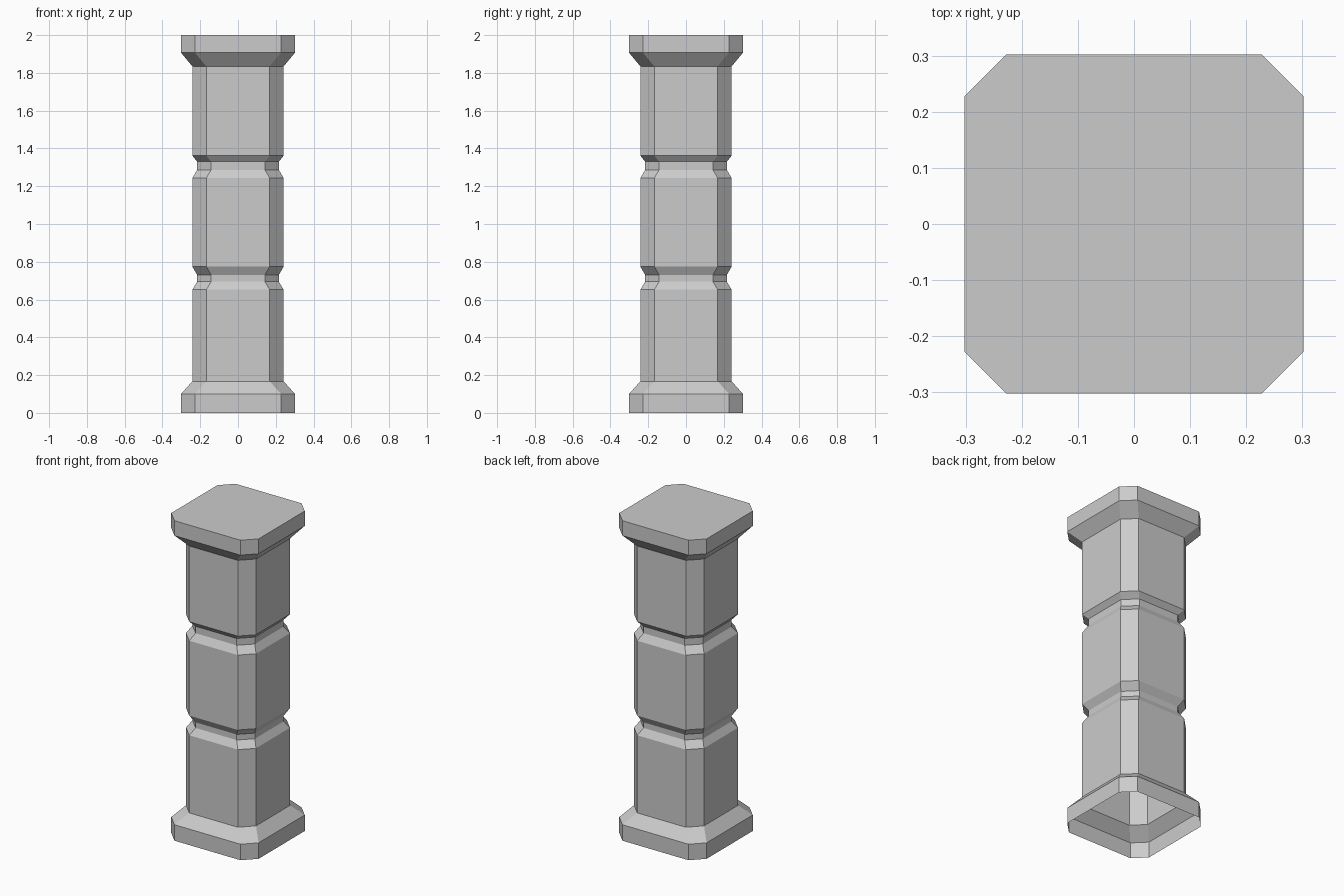
import bpy
import bmesh

cube = bpy.data.objects.get("Cube")
if cube:
    bpy.data.objects.remove(cube, do_unlink=True)

# Single stone colour
stone = bpy.data.materials.new("stone grey")
stone.use_nodes = True
colour = (0.6, 0.6, 0.6, 1.0)
stone.diffuse_color = colour
stone.node_tree.nodes["Principled BSDF"].inputs["Base Color"].default_value = colour

# Half widths of the parts, and the size of the corner chamfer
PLINTH, SHAFT, GROOVE, CHAMFER = 0.302, 0.242, 0.216, 0.074


def groove(*heights):
    """Profile of a V-sided groove cut around the shaft."""
    return list(zip((SHAFT, GROOVE, GROOVE, SHAFT), heights))


# Profile from foot to cap: half width, height
profile = [(PLINTH, 0), (PLINTH, 0.10), (SHAFT, 0.167)]
profile += groove(0.652, 0.695, 0.73, 0.775)
profile += groove(1.243, 1.287, 1.33, 1.362)
profile += [(SHAFT, 1.835), (PLINTH, 1.907), (PLINTH, 2)]


def ring(bm, half, z):
    """Square ring with chamfered corners, counter-clockwise."""
    flat = half - CHAMFER
    x, y = half, flat
    corners = []
    for _ in range(4):
        corners += [(x, -y), (x, y)]
        corners_next = (-y, x)
        x, y = half, flat
    points = []
    for turn in range(4):
        for px, py in ((half, -flat), (half, flat)):
            for _ in range(turn):
                px, py = -py, px
            points.append(bm.verts.new((px, py, z)))
    return points


# Pillar: stacked rings, closed on top and open underneath
bm = bmesh.new()
rings = [ring(bm, half, z) for half, z in profile]
for low, high in zip(rings, rings[1:]):
    for i in range(len(low)):
        j = (i + 1) % len(low)
        bm.faces.new((low[i], low[j], high[j], high[i]))
bm.faces.new(rings[-1])

mesh = bpy.data.meshes.new("pillar")
bm.to_mesh(mesh)
bm.free()
mesh.materials.append(stone)
pillar = bpy.data.objects.new("pillar", mesh)
bpy.context.collection.objects.link(pillar)
